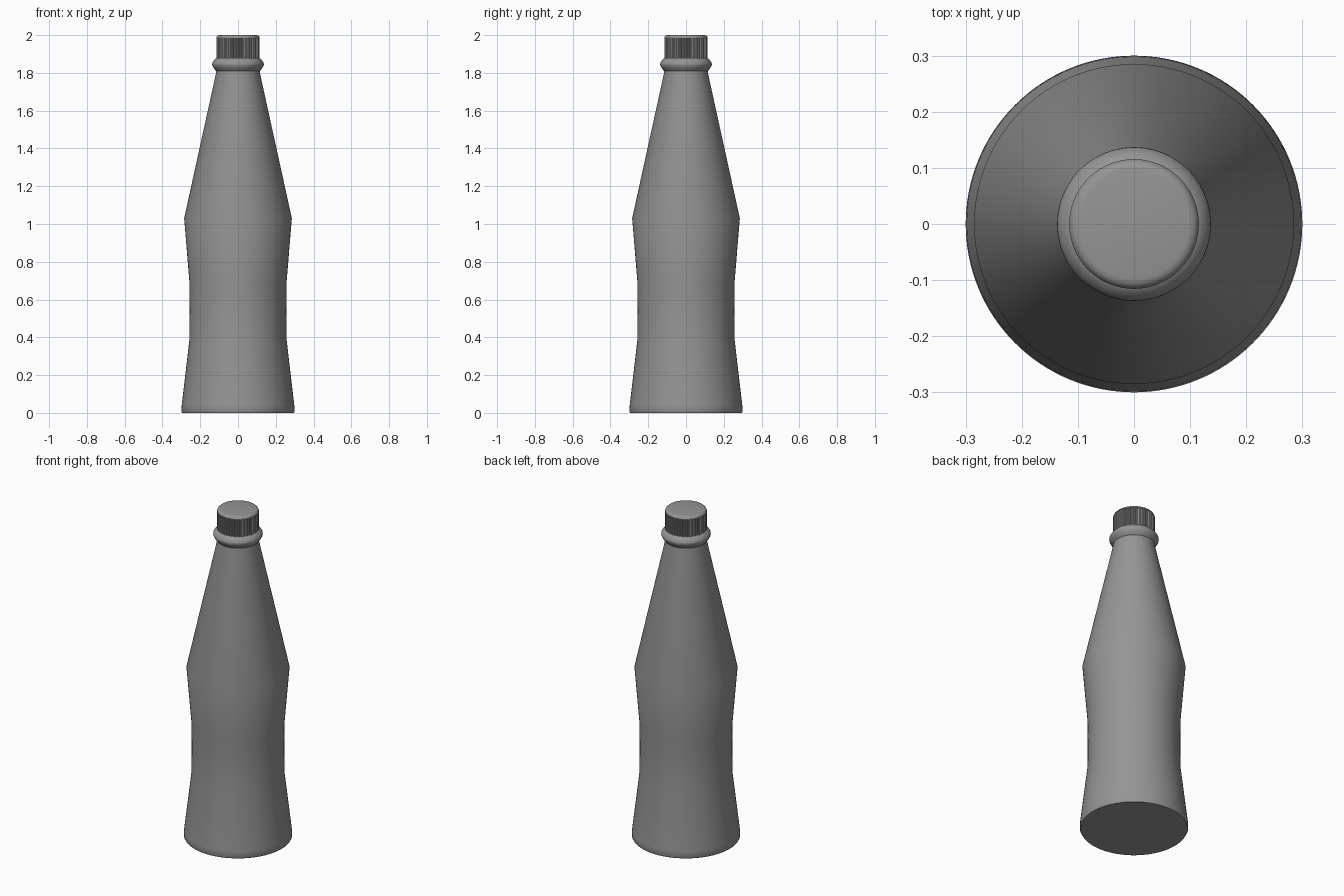
import bpy, bmesh
from math import cos, sin, pi, radians

if "Cube" in bpy.data.objects:
    bpy.data.objects.remove(bpy.data.objects["Cube"])

# Dark grey for the whole bottle
grey = bpy.data.materials.new("dark_grey")
grey.diffuse_color = (0.3, 0.3, 0.3, 1)
grey.use_nodes = True
grey.node_tree.nodes["Principled BSDF"].inputs["Base Color"].default_value = grey.diffuse_color


def build(name, profile, sides, radius_fn=None):
    """Closed stack of rings from (radius, z) points, capped at both ends."""
    bm = bmesh.new()
    rings = []
    for k, (r, z) in enumerate(profile):
        ring = []
        for i in range(sides):
            a = 2 * pi * i / sides
            rr = radius_fn(k, i, r) if radius_fn else r
            ring.append(bm.verts.new((rr * cos(a), rr * sin(a), z)))
        rings.append(ring)
    for low, high in zip(rings, rings[1:]):
        for i in range(sides):
            j = (i + 1) % sides
            bm.faces.new((low[i], low[j], high[j], high[i]))
    bm.faces.new(rings[0][::-1])
    bm.faces.new(rings[-1])
    mesh = bpy.data.meshes.new(name)
    bm.to_mesh(mesh)
    bm.free()
    mesh.materials.append(grey)
    obj = bpy.data.objects.new(name, mesh)
    bpy.context.collection.objects.link(obj)
    bpy.ops.object.select_all(action='DESELECT')
    obj.select_set(True)
    bpy.context.view_layer.objects.active = obj
    bpy.ops.object.shade_smooth_by_angle(angle=radians(35))
    return obj


# Body: flared foot, narrow waist, shoulder and tapering neck
build("bottle_body", [
    (0.296, 0.0), (0.30, 0.008), (0.298, 0.04), (0.257, 0.39),
    (0.256, 0.54), (0.257, 0.69), (0.285, 1.03), (0.116, 1.80),
    (0.116, 1.815)], 128)

# Collar under the cap, with sloping sides and a soft rim
build("neck_collar", [
    (0.114, 1.808), (0.119, 1.812), (0.130, 1.828), (0.136, 1.839),
    (0.137, 1.846), (0.136, 1.853), (0.130, 1.863), (0.119, 1.876),
    (0.108, 1.88)], 128)

# Screw cap: ribbed side wall under a plain top with a soft edge
RIBS = 48


def ribbed(k, i, r):
    return r - 0.005 if k < 2 and i % 4 >= 2 else r


build("screw_cap", [
    (0.115, 1.872), (0.115, 1.984), (0.1155, 1.985), (0.113, 1.992),
    (0.107, 1.998), (0.098, 2.0)], RIBS * 4, ribbed)
